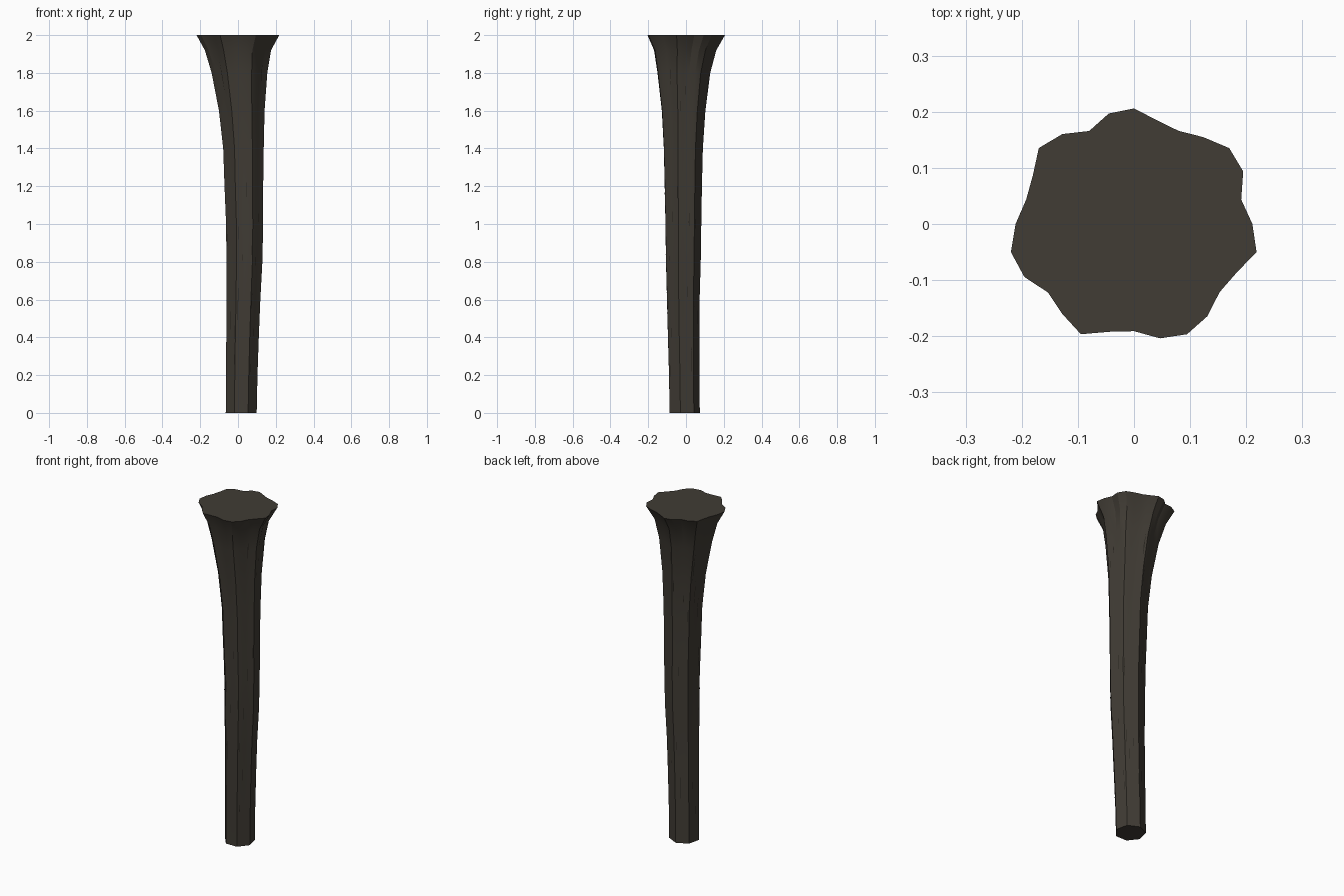
import bpy, bmesh, math, random

cube = bpy.data.objects.get("Cube")
if cube:
    bpy.data.objects.remove(cube)


def material(name, rgb):
    m = bpy.data.materials.new(name)
    m.use_nodes = True
    m.diffuse_color = (*rgb, 1)
    m.node_tree.nodes["Principled BSDF"].inputs["Base Color"].default_value = (*rgb, 1)
    return m


bark = material("dark brown bark", (0.052, 0.045, 0.035))
crack = material("bark crack", (0.02, 0.017, 0.013))

LOBES, STEPS = 7, 4
COUNT = LOBES * STEPS

# Trunk sections: height, centre x, centre y, radius, waviness
SECTIONS = [
    (0, .017, -.011, .084, 0), (.2, .02, -.013, .085, .1),
    (.4, .024, -.016, .088, .1), (.6, .029, -.018, .091, .2),
    (.8, .034, -.018, .097, .2), (1, .035, -.018, .1, .2),
    (1.2, .031, -.018, .104, .3), (1.4, .029, -.018, .109, .3),
    (1.6, .02, -.016, .122, .5), (1.8, .008, -.014, .148, .7),
    (1.92, 0, -.006, .175, .9), (2, 0, 0, .218, 1),
]
# Rim radii in thousandths, clockwise from the back
RIM = [206, 189, 184, 198, 217, 216, 196, 211, 224, 202, 195, 210, 218, 209,
       191, 197, 218, 205, 196, 217, 225, 211, 197, 200, 217, 205, 184, 202]


def ring_point(section, i):
    z, cx, cy, radius, wave = section
    half = math.pi / LOBES
    offset = (i % STEPS) / STEPS * 2 * half
    sided = math.cos(half) / math.cos(offset - half)
    r = radius * (sided * (1 - wave) + RIM[i % COUNT] / 218 * wave)
    a = math.pi / 2 - 2 * math.pi * i / COUNT
    return (cx + r * math.cos(a), cy + r * math.sin(a), z)


def finish(bm, name, mat):
    bmesh.ops.recalc_face_normals(bm, faces=bm.faces)
    mesh = bpy.data.meshes.new(name)
    bm.to_mesh(mesh)
    bm.free()
    mesh.materials.append(mat)
    ob = bpy.data.objects.new(name, mesh)
    bpy.context.collection.objects.link(ob)
    return ob


# Trunk: lofted rings closed at both ends
bm = bmesh.new()
rings = [[bm.verts.new(ring_point(s, i)) for i in range(COUNT)] for s in SECTIONS]
for low, high in zip(rings, rings[1:]):
    for i in range(COUNT):
        j = (i + 1) % COUNT
        bm.faces.new((low[i], low[j], high[j], high[i]))
bm.faces.new(rings[0])
bm.faces.new(rings[-1])
trunk = finish(bm, "trunk", bark)
bpy.context.view_layer.objects.active = trunk
trunk.select_set(True)
bpy.ops.object.shade_smooth_by_angle(angle=math.radians(22))


# Cracks: thin slivers lying just above the bark
def trunk_point(u, z):
    k = max(n for n in range(len(SECTIONS) - 1) if SECTIONS[n][0] <= z)
    t = (z - SECTIONS[k][0]) / (SECTIONS[k + 1][0] - SECTIONS[k][0])
    section = [a + (b - a) * t for a, b in zip(SECTIONS[k], SECTIONS[k + 1])]
    section[3] += .0012
    i, f = int(u), u % 1
    p, q = ring_point(section, i), ring_point(section, i + 1)
    return [a + (b - a) * f for a, b in zip(p, q)]


random.seed(4)
bm = bmesh.new()
for n in range(42):
    u = n * 11 % COUNT + random.uniform(.2, .7)
    z = random.uniform(.05, 1.75)
    length = random.uniform(.06, .2)
    outline = [(u, z), (u + .12, z + length / 2), (u, z + length), (u - .05, z + length / 2)]
    bm.faces.new([bm.verts.new(trunk_point(*p)) for p in outline])
finish(bm, "bark_cracks", crack)
